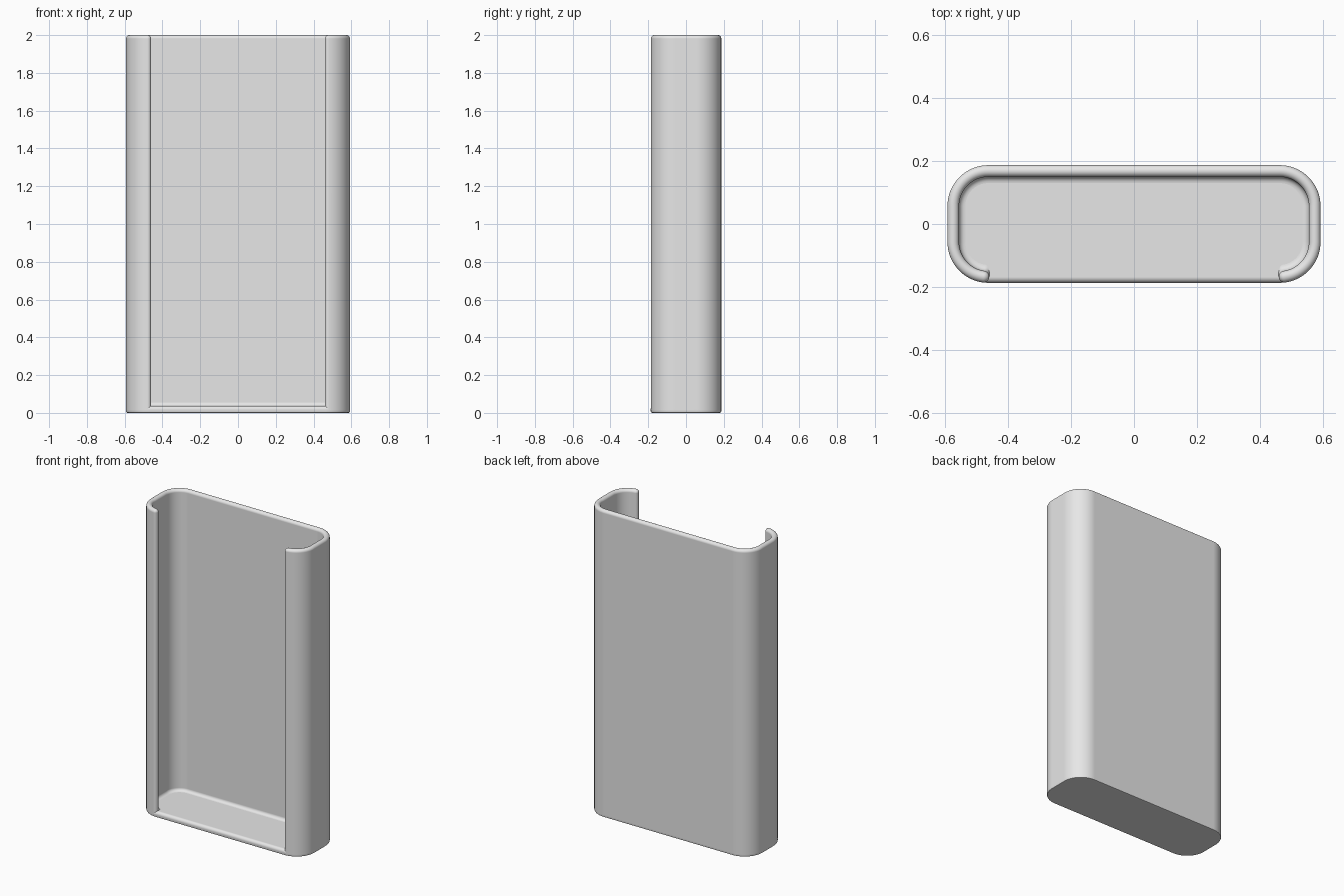
import bpy, bmesh
from math import sin, cos, pi, radians
from mathutils import Vector

if "Cube" in bpy.data.objects:
    bpy.data.objects.remove(bpy.data.objects["Cube"])

HALF_X, HALF_Y, HEIGHT = 0.593, 0.187, 2.0
CORNER = 0.13          # outer corner radius
R = 0.0185             # half the wall thickness
FILLET = 0.02          # inner fillet between wall and floor
STEPS = 16

grey = bpy.data.materials.new("plain grey")
grey.use_nodes = True
grey.diffuse_color = (0.8, 0.8, 0.8, 1)
grey.node_tree.nodes["Principled BSDF"].inputs["Base Color"].default_value = (0.8, 0.8, 0.8, 1)


def outline(trim=0):
    """Rounded rectangle as (point, outward normal), running from front left to front right."""
    pts = []
    for i, (sx, sy) in enumerate([(1, -1), (1, 1), (-1, 1), (-1, -1)]):
        a0 = -pi / 2 + i * pi / 2 + (trim if i == 0 else 0)
        a1 = i * pi / 2 - (trim if i == 3 else 0)
        centre = Vector((sx * (HALF_X - CORNER), sy * (HALF_Y - CORNER), 0))
        for k in range(STEPS + 1):
            a = a0 + (a1 - a0) * k / STEPS
            n = Vector((cos(a), sin(a), 0))
            pts.append((centre + n * CORNER, n))
    return pts


def loft(name, rings):
    """Skin closed rings of points and cap both ends."""
    bm = bmesh.new()
    loops = [[bm.verts.new(p) for p in ring] for ring in rings]
    for a, b in zip(loops, loops[1:]):
        for i in range(len(a)):
            j = (i + 1) % len(a)
            bm.faces.new((a[i], a[j], b[j], b[i]))
    bm.faces.new(loops[0])
    bm.faces.new(loops[-1])
    bmesh.ops.remove_doubles(bm, verts=bm.verts, dist=1e-5)
    bmesh.ops.recalc_face_normals(bm, faces=bm.faces)
    mesh = bpy.data.meshes.new(name)
    bm.to_mesh(mesh)
    bm.free()
    mesh.materials.append(grey)
    obj = bpy.data.objects.new(name, mesh)
    bpy.context.collection.objects.link(obj)
    bpy.ops.object.select_all(action='DESELECT')
    obj.select_set(True)
    bpy.context.view_layer.objects.active = obj
    bpy.ops.object.shade_smooth_by_angle(angle=radians(40))
    weighted = obj.modifiers.new("even shading", 'WEIGHTED_NORMAL')
    weighted.keep_sharp = True


# Floor plate with a softened bottom edge and a rounded front lip
edge = [(0.008, 0), (0.0025, 0.0025), (0, 0.008), (0, R)]
edge += [(R - R * cos(a), R + R * sin(a)) for a in (k * pi / 16 for k in range(1, 9))]
loft("floor_plate", [[p - n * inset + Vector((0, 0, z)) for p, n in outline()]
                     for inset, z in edge])


# Wall section: outer face, round rim, inner face, fillet into the floor
def section(scale):
    pts = [(R, R)]
    for k in range(13):
        a = k * pi / 12
        pts.append((R * cos(a), HEIGHT - R + R * sin(a) * scale))
    for k in range(7):
        a = k * pi / 12
        pts.append((-R - FILLET + FILLET * cos(a), 2 * R + FILLET - FILLET * sin(a)))
    pts.append((-R - FILLET, R))
    return [(s * scale, z) for s, z in pts]


def slice_at(p, n, along=0, scale=1):
    tangent = Vector((-n.y, n.x, 0))
    base = p - n * R + tangent * along
    return [base + n * s + Vector((0, 0, z)) for s, z in section(scale)]


# Wrap-around wall, closed at both open front edges by rounded tips
path = outline(trim=radians(8))
tip = [k * pi / 16 for k in range(1, 9)]
wall = [slice_at(*path[0], -R * sin(a), max(cos(a), 0.01)) for a in reversed(tip)]
wall += [slice_at(p, n) for p, n in path]
wall += [slice_at(*path[-1], R * sin(a), max(cos(a), 0.01)) for a in tip]
loft("wrap_around_wall", wall)
